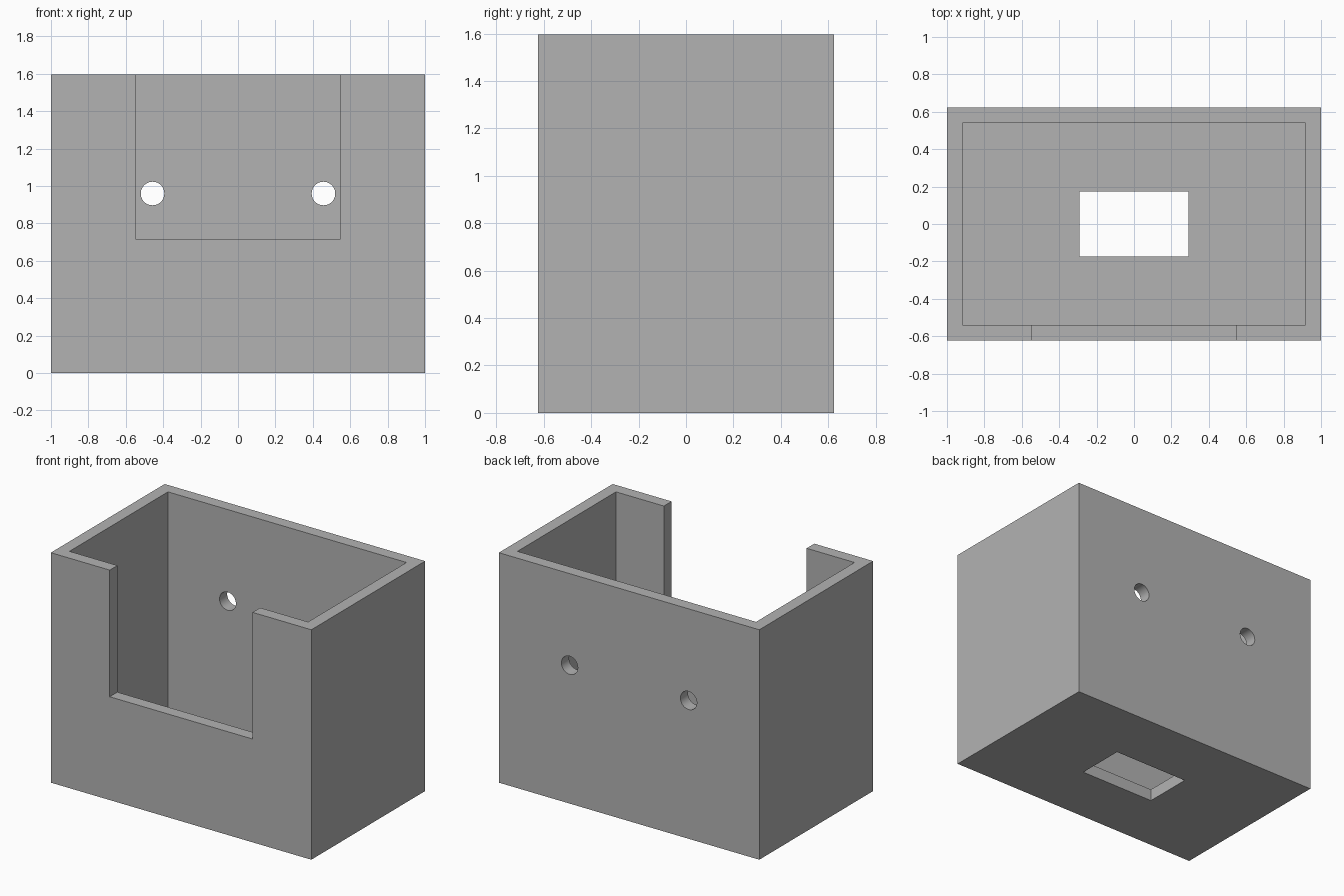
import bpy
import math

if "Cube" in bpy.data.objects:
    bpy.data.objects.remove(bpy.data.objects["Cube"], do_unlink=True)

WIDTH, DEPTH, HEIGHT = 2.0, 1.248, 1.596
WALL = 0.084

grey = bpy.data.materials.new("plain grey")
grey.use_nodes = True
colour = (0.45, 0.45, 0.45, 1)
grey.diffuse_color = colour
grey.node_tree.nodes["Principled BSDF"].inputs["Base Color"].default_value = colour


def box(name, size, centre):
    bpy.ops.mesh.primitive_cube_add(size=1, location=centre)
    obj = bpy.context.object
    obj.name = name
    obj.scale = size
    bpy.ops.object.transform_apply(location=True, rotation=False, scale=True)
    return obj


def cut(target, cutter):
    mod = target.modifiers.new(cutter.name, 'BOOLEAN')
    mod.operation = 'DIFFERENCE'
    mod.solver = 'EXACT'
    mod.object = cutter
    bpy.context.view_layer.objects.active = target
    bpy.ops.object.modifier_apply(modifier=mod.name)
    bpy.data.objects.remove(cutter, do_unlink=True)


# Outer body
body = box("open_box", (WIDTH, DEPTH, HEIGHT), (0, 0, HEIGHT / 2))
body.data.materials.append(grey)

# Hollow interior, open at the top
cut(body, box("cavity", (WIDTH - 2 * WALL, DEPTH - 2 * WALL, HEIGHT),
              (0, 0, HEIGHT / 2 + WALL)))

# Notch in the front wall
notch_floor = 0.717
cut(body, box("front_notch", (1.096, 0.4, HEIGHT),
              (0, -DEPTH / 2, notch_floor + HEIGHT / 2)))

# Rectangular opening in the floor
cut(body, box("floor_opening", (0.584, 0.348, 0.4), (0, 0, 0)))

# Round mounting holes in the back wall
for side in (-1, 1):
    bpy.ops.mesh.primitive_cylinder_add(
        vertices=48, radius=0.063, depth=0.4,
        location=(side * 0.457, DEPTH / 2, 0.96), rotation=(math.pi / 2, 0, 0))
    hole = bpy.context.object
    hole.name = "mounting_hole"
    cut(body, hole)

# Smooth hole walls, crisp box edges
bpy.ops.object.select_all(action='DESELECT')
body.select_set(True)
bpy.context.view_layer.objects.active = body
bpy.ops.object.shade_smooth_by_angle(angle=math.radians(30))
